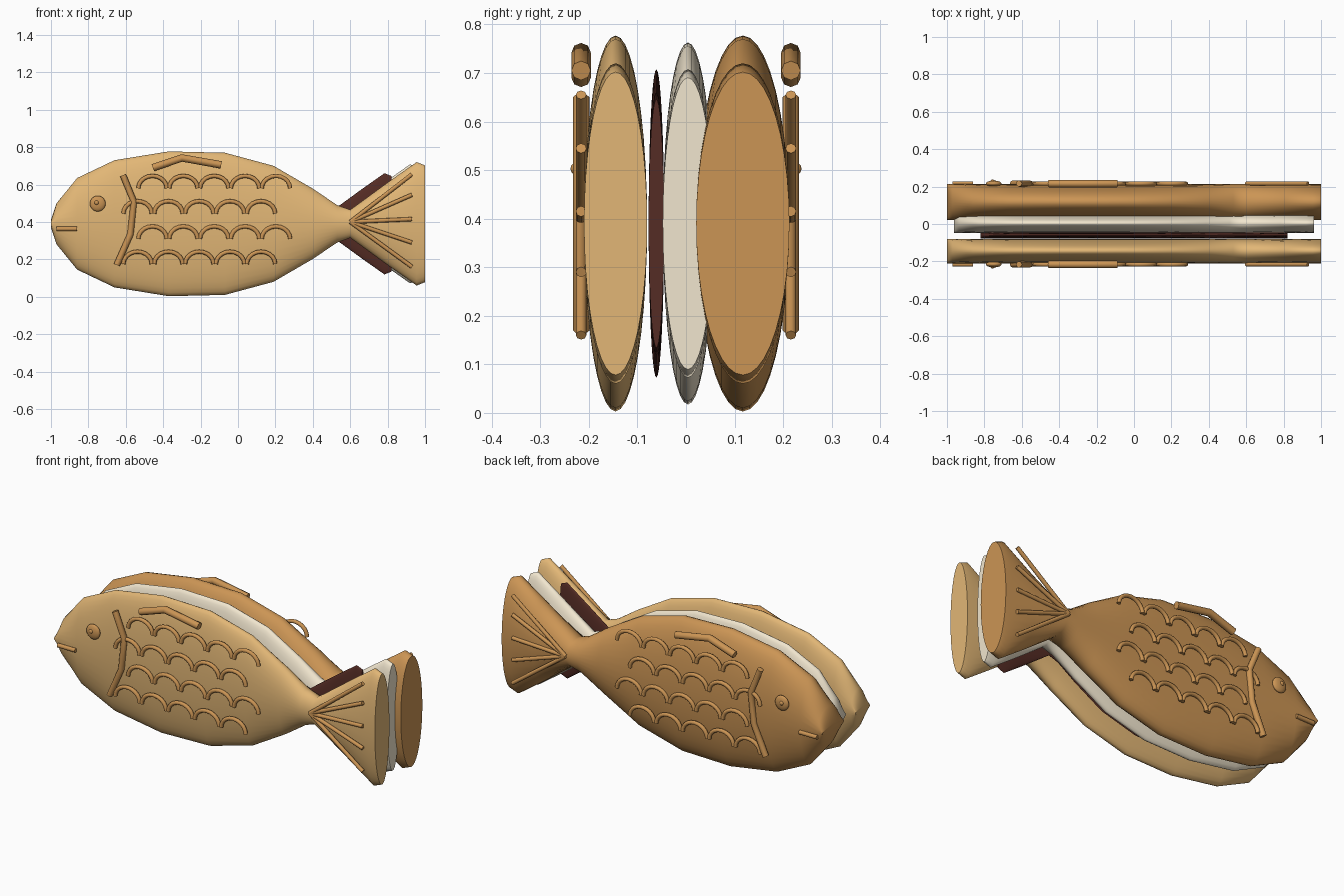
import bpy, bmesh, math
from mathutils import Vector

if "Cube" in bpy.data.objects:
    bpy.data.objects.remove(bpy.data.objects["Cube"])

ZC = 0.39  # mid height of the fish

def material(name, rgb):
    m = bpy.data.materials.new(name)
    m.diffuse_color = (*rgb, 1)
    m.use_nodes = True
    m.node_tree.nodes["Principled BSDF"].inputs["Base Color"].default_value = m.diffuse_color
    return m

GOLD = material("light_wafer", (0.76, 0.47, 0.18))
BROWN = material("dark_wafer", (0.60, 0.30, 0.09))
CREAM = material("cream", (0.88, 0.79, 0.62))
CHOC = material("chocolate", (0.09, 0.025, 0.018))

# Fish profile: x position, half height
PROFILE = [(-1, .02), (-.97, .11), (-.86, .245), (-.66, .34), (-.37, .387), (-.07, .38),
           (.19, .31), (.40, .188), (.53, .1), (.60, .075), (.81, .228), (.955, .33), (1, .312)]
SIDES = 40

def smooth(ob, angle=40):
    bpy.ops.object.select_all(action='DESELECT')
    bpy.context.view_layer.objects.active = ob
    ob.select_set(True)
    bpy.ops.object.shade_smooth_by_angle(angle=math.radians(angle))

def mesh_object(name, bm, mat):
    bmesh.ops.recalc_face_normals(bm, faces=bm.faces)
    me = bpy.data.meshes.new(name)
    bm.to_mesh(me)
    bm.free()
    me.materials.append(mat)
    ob = bpy.data.objects.new(name, me)
    bpy.context.collection.objects.link(ob)
    return ob

def fish_layer(name, y, half, scale, mat):
    """Loft elliptical sections of constant thickness along the fish profile."""
    bm = bmesh.new()
    rings = []
    for x, h in PROFILE:
        ring = []
        for i in range(SIDES):
            a = 2 * math.pi * i / SIDES
            ring.append(bm.verts.new((x * scale, y + half * math.cos(a),
                                      ZC + h * scale * math.sin(a))))
        rings.append(ring)
    for r, s in zip(rings, rings[1:]):
        for i in range(SIDES):
            j = (i + 1) % SIDES
            bm.faces.new((r[i], r[j], s[j], s[i]))
    bm.faces.new(rings[0])
    bm.faces.new(rings[-1])
    smooth(mesh_object(name, bm, mat), 60)

def tube(name, paths, y, radius):
    """Raised lines: each path is a list of (x, z) points."""
    cu = bpy.data.curves.new(name, 'CURVE')
    cu.dimensions = '3D'
    cu.bevel_depth = radius
    cu.bevel_resolution = 2
    cu.use_fill_caps = True
    for pts in paths:
        sp = cu.splines.new('POLY')
        sp.points.add(len(pts) - 1)
        for p, (x, z) in zip(sp.points, pts):
            p.co = (x, y, z, 1)
    ob = bpy.data.objects.new(name, cu)
    bpy.context.collection.objects.link(ob)
    cu.materials.append(BROWN)
    bpy.ops.object.select_all(action='DESELECT')
    bpy.context.view_layer.objects.active = ob
    ob.select_set(True)
    bpy.ops.object.convert(target='MESH')
    smooth(bpy.context.object, 50)

def ball(name, loc, r, flat):
    bm = bmesh.new()
    bmesh.ops.create_uvsphere(bm, u_segments=20, v_segments=12, radius=r)
    bmesh.ops.scale(bm, vec=Vector((1, flat, 1)), verts=bm.verts)
    bmesh.ops.translate(bm, vec=Vector(loc), verts=bm.verts)
    smooth(mesh_object(name, bm, BROWN), 60)

# Sandwich layers
fish_layer("front_wafer", -0.145, 0.065, 1.0, GOLD)
fish_layer("chocolate_layer", -0.061, 0.016, 0.82, CHOC)
fish_layer("cream_layer", 0.004, 0.052, 0.963, CREAM)
fish_layer("back_wafer", 0.117, 0.096, 1.0, BROWN)

# Scale arcs: four staggered rows of five
scales = []
for row in range(4):
    z = 0.58 - 0.135 * row
    for col in range(5):
        cx = -0.457 - 0.08 * (row % 2) + 0.165 * col
        scales.append([(cx + 0.076 * math.cos(math.pi * k / 10),
                        z + 0.066 * math.sin(math.pi * k / 10)) for k in range(11)])

# Raised details on both faces
for side, s in (("front", -1), ("back", 1)):
    y = 0.216 * s
    tube(side + "_scales", scales, y, 0.011)
    tube(side + "_gill", [[(-.615, .65), (-.557, .51), (-.575, .335), (-.648, .17)]], y, 0.017)
    tube(side + "_dorsal_fin", [[(-.455, .69), (-.30, .742), (-.09, .705)]], y, 0.02)
    tube(side + "_mouth", [[(-.97, .363), (-.86, .363)]], y, 0.012)
    tube(side + "_tail_rays", [[(.60, .40), (.93, z)] for z in (.655, .545, .415, .29, .16)],
         y, 0.011)
    ball(side + "_eye", (-.75, y, .498), 0.042, 0.38)
    ball(side + "_pupil", (-.756, y + 0.012 * s, .503), 0.012, 0.8)
